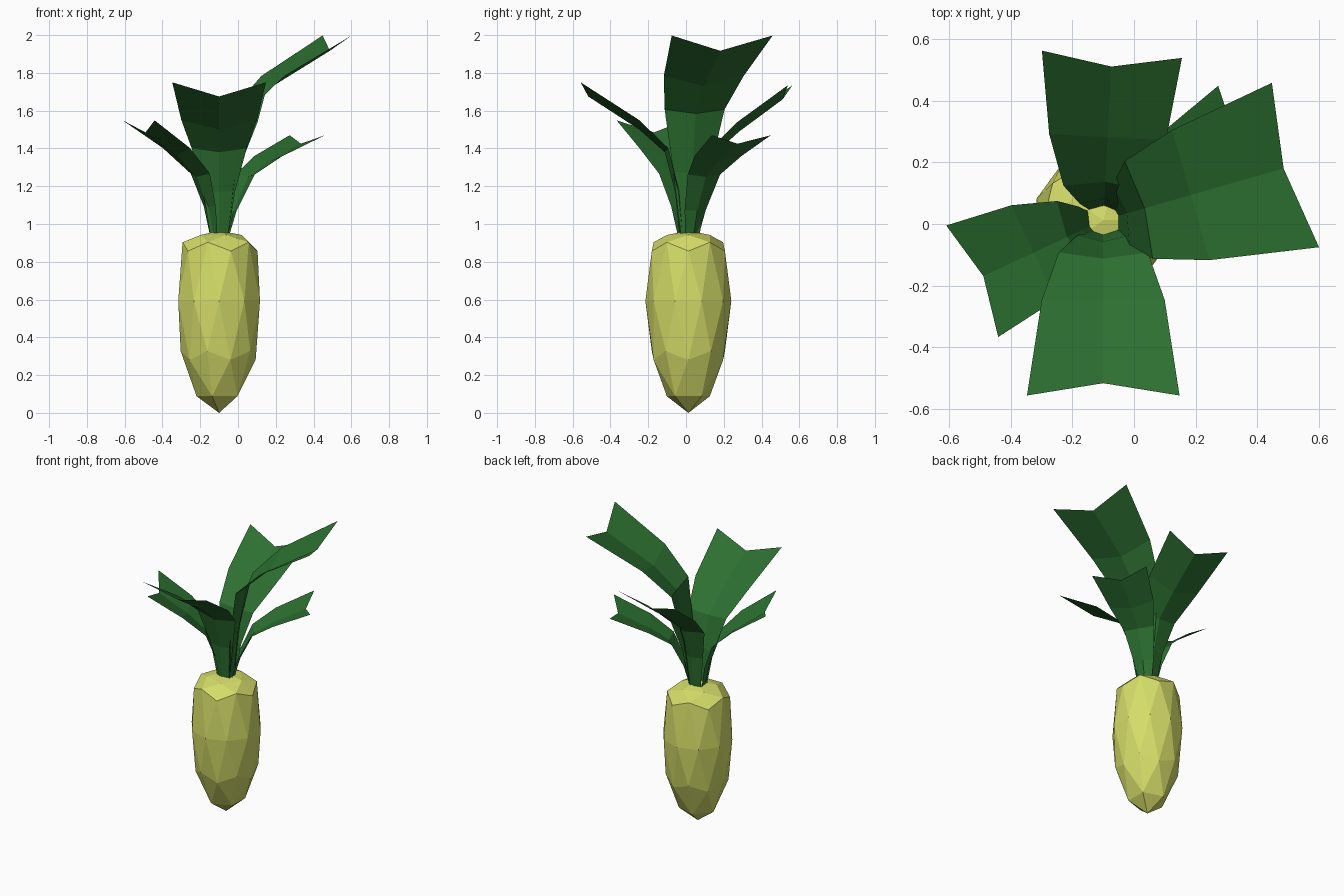
import bpy, bmesh, math

if "Cube" in bpy.data.objects:
    bpy.data.objects.remove(bpy.data.objects["Cube"])

CX, CY = -0.10, 0.0125  # plant axis


def material(name, rgb):
    m = bpy.data.materials.new(name)
    m.diffuse_color = (*rgb, 1)
    m.use_nodes = True
    m.node_tree.nodes["Principled BSDF"].inputs["Base Color"].default_value = m.diffuse_color
    return m


root_mat = material("root_yellow", (0.66, 0.72, 0.14))
leaf_mat = material("leaf_green", (0.025, 0.16, 0.03))


def add_object(name, bm, mat):
    mesh = bpy.data.meshes.new(name)
    bm.to_mesh(mesh)
    bm.free()
    mesh.materials.append(mat)
    obj = bpy.data.objects.new(name, mesh)
    bpy.context.collection.objects.link(obj)
    return obj


# Root: stretched low-poly sphere with a flattened crown
bm = bmesh.new()
bmesh.ops.create_icosphere(bm, subdivisions=2, radius=1)
for v in bm.verts:
    x, y, z = v.co
    h = 0.592 + 0.592 * z
    if z > 0.95:
        h = 0.965
    elif z > 0.8:
        h = 0.942
    v.co = (CX + 0.2275 * x, CY + 0.2275 * y, h)
add_object("root", bm, root_mat)

# Edge offset from the midrib at each row: (outward, up)
FOLD = [(-0.015, 0), (-0.02, 0.005), (-0.02, 0.02), (0.0, 0.05), (0.04, 0.075)]


def leaf(name, angle, rows, lift=1.0):
    """Folded leaf; rows are (distance, height, half width) along the midrib."""
    a = math.radians(angle)
    c, s = math.cos(a), math.sin(a)
    bm = bmesh.new()
    grid = []
    for (d, z, w), (out, up) in zip(rows, FOLD):
        line = []
        for side in (-1, 0, 1):
            r = d + abs(side) * out
            h = z + abs(side) * up * lift
            line.append(bm.verts.new((CX + r * c - side * w * s,
                                      CY + r * s + side * w * c, h)))
        grid.append(line)
    for lo, hi in zip(grid, grid[1:]):
        for i in range(2):
            bm.faces.new((lo[i], lo[i + 1], hi[i + 1], hi[i]))
    add_object(name, bm, leaf_mat)


# Five leaves fanning out from the crown
leaf("front_leaf", 270, [(0.045, 0.93, 0.045), (0.07, 1.17, 0.085),
                         (0.125, 1.38, 0.145), (0.26, 1.50, 0.20),
                         (0.53, 1.675, 0.248)])
leaf("tall_right_leaf", 16, [(0.05, 0.93, 0.05), (0.08, 1.27, 0.10),
                             (0.14, 1.585, 0.165), (0.296, 1.73, 0.22),
                             (0.61, 1.917, 0.278)], 1.08)
leaf("back_leaf", 87, [(0.045, 0.93, 0.045), (0.07, 1.16, 0.08),
                       (0.125, 1.36, 0.135), (0.27, 1.49, 0.19),
                       (0.50, 1.66, 0.228)])
leaf("left_leaf", 205, [(0.045, 0.93, 0.045), (0.075, 1.09, 0.075),
                        (0.13, 1.25, 0.12), (0.25, 1.36, 0.17),
                        (0.43, 1.485, 0.20)], 0.85)
leaf("low_right_leaf", 31, [(0.05, 0.93, 0.04), (0.09, 1.07, 0.065),
                            (0.18, 1.25, 0.10), (0.305, 1.33, 0.145),
                            (0.505, 1.425, 0.182)], 0.6)
